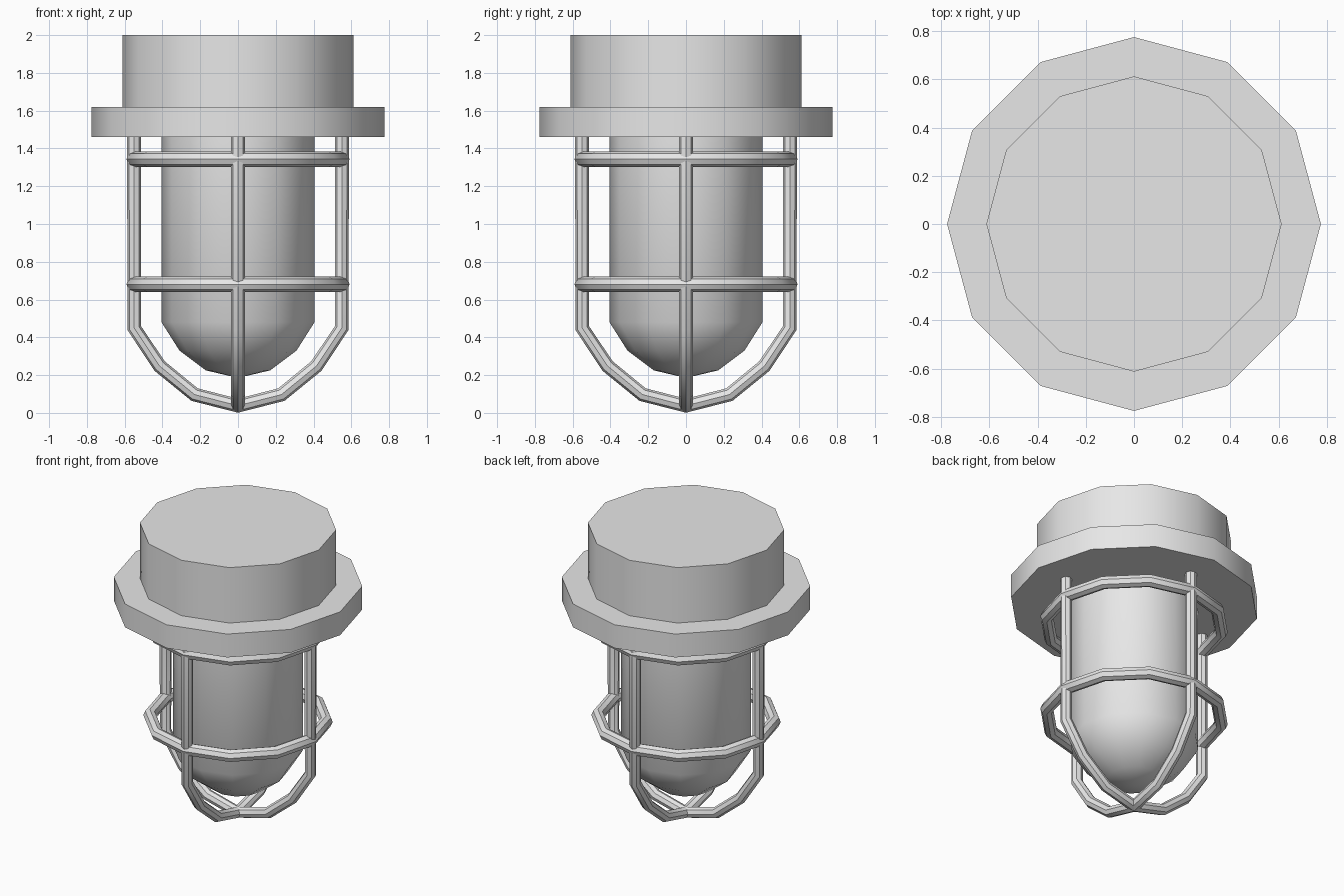
import bpy, bmesh, math

cube = bpy.data.objects.get("Cube")
if cube:
    bpy.data.objects.remove(cube, do_unlink=True)

SIDES = 12
grey = bpy.data.materials.new("plain grey")
grey.use_nodes = True
grey.diffuse_color = (0.8, 0.8, 0.8, 1)
grey.node_tree.nodes["Principled BSDF"].inputs["Base Color"].default_value = (0.8, 0.8, 0.8, 1)


def finish(name, mesh):
    """Link a mesh as a named part, with the grey material and smooth shading."""
    obj = bpy.data.objects.new(name, mesh)
    bpy.context.scene.collection.objects.link(obj)
    mesh.materials.clear()
    mesh.materials.append(grey)
    bpy.ops.object.select_all(action="DESELECT")
    obj.select_set(True)
    bpy.context.view_layer.objects.active = obj
    bpy.ops.object.shade_smooth_by_angle(angle=math.radians(42))
    return obj


def lathe(name, profile):
    """Spin a radius/height profile round the z axis."""
    bm = bmesh.new()
    verts = [bm.verts.new((r, 0, z)) for r, z in profile]
    edges = [bm.edges.new(pair) for pair in zip(verts, verts[1:])]
    bmesh.ops.spin(bm, geom=verts + edges, cent=(0, 0, 0), axis=(0, 0, 1),
                   angle=math.tau, steps=SIDES, use_duplicate=False)
    bmesh.ops.remove_doubles(bm, verts=bm.verts, dist=0.0005)
    # close any open rim with one flat face
    bmesh.ops.holes_fill(bm, edges=[e for e in bm.edges if e.is_boundary], sides=0)
    bmesh.ops.recalc_face_normals(bm, faces=bm.faces)
    mesh = bpy.data.meshes.new(name)
    bm.to_mesh(mesh)
    bm.free()
    return finish(name, mesh)


def tube(name, points, radius, closed=False):
    """Sweep a round section along a straight-segment path."""
    curve = bpy.data.curves.new(name + "_path", "CURVE")
    curve.dimensions = "3D"
    curve.bevel_depth = radius
    curve.bevel_resolution = 2
    curve.use_fill_caps = not closed
    spline = curve.splines.new("POLY")
    spline.points.add(len(points) - 1)
    for point, co in zip(spline.points, points):
        point.co = (*co, 1)
    spline.use_cyclic_u = closed
    helper = bpy.data.objects.new(name + "_path", curve)
    bpy.context.scene.collection.objects.link(helper)
    bpy.context.view_layer.update()
    graph = bpy.context.evaluated_depsgraph_get()
    mesh = bpy.data.meshes.new_from_object(helper.evaluated_get(graph))
    bpy.data.objects.remove(helper, do_unlink=True)
    return finish(name, mesh)


# Mounting base and flange
lathe("mounting_base", [(0.612, 1.62), (0.612, 2.0)])
lathe("flange", [(0.775, 1.46), (0.775, 1.62)])

# Domed lamp cover
lathe("lamp_cover", [(0.405, 1.46), (0.405, 0.48), (0.31, 0.33), (0.17, 0.225), (0, 0.185)])

# Two crossing guard hoops
half = [(0.55, 1.46), (0.55, 0.45), (0.415, 0.248), (0.23, 0.097)]
hoop = half + [(0, 0.038)] + [(-r, z) for r, z in reversed(half)]
tube("guard_hoop_side", [(r, 0, z) for r, z in hoop], 0.037)
tube("guard_hoop_front", [(0, r, z) for r, z in hoop], 0.037)

# Horizontal guard rings
for name, height in (("upper_guard_ring", 1.343), ("lower_guard_ring", 0.681)):
    angles = [math.tau * i / SIDES for i in range(SIDES)]
    tube(name, [(0.55 * math.cos(a), 0.55 * math.sin(a), height) for a in angles], 0.041, True)
